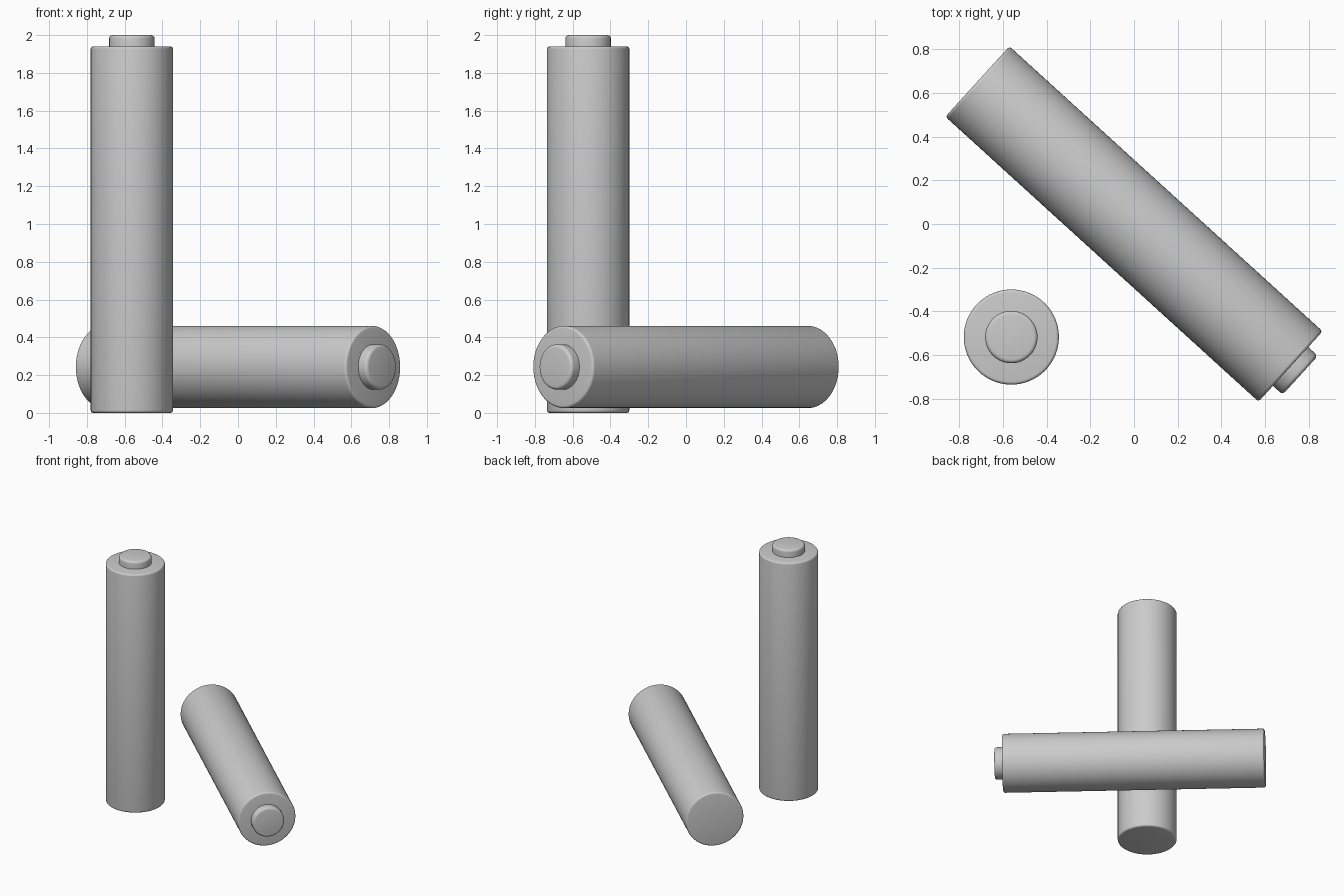
import bpy
import bmesh
import math
from mathutils import Matrix

cube = bpy.data.objects.get("Cube")
if cube:
    bpy.data.objects.remove(cube, do_unlink=True)

RADIUS, LENGTH = 0.218, 1.94
CAP_RADIUS, CAP_HEIGHT = 0.12, 0.06
SEGMENTS = 64

grey = bpy.data.materials.new("light grey")
grey.use_nodes = True
COLOUR = (0.6, 0.6, 0.6, 1)
grey.diffuse_color = COLOUR
grey.node_tree.nodes["Principled BSDF"].inputs["Base Color"].default_value = COLOUR


def rounded_cylinder(name, radius, bottom, top, bevel, rims, placement):
    """Cylinder along local z; the rims at the given heights are rounded."""
    bm = bmesh.new()
    bmesh.ops.create_cone(bm, cap_ends=True, segments=SEGMENTS,
                          radius1=radius, radius2=radius, depth=top - bottom,
                          matrix=Matrix.Translation((0, 0, (top + bottom) / 2)))
    edges = [e for e in bm.edges
             if any(all(abs(v.co.z - z) < 1e-4 for v in e.verts) for z in rims)]
    bmesh.ops.bevel(bm, geom=edges, offset=bevel, segments=4,
                    profile=0.5, affect='EDGES')
    mesh = bpy.data.meshes.new(name)
    bm.to_mesh(mesh)
    bm.free()
    mesh.materials.append(grey)
    obj = bpy.data.objects.new(name, mesh)
    bpy.context.collection.objects.link(obj)
    obj.matrix_world = placement
    bpy.ops.object.select_all(action='DESELECT')
    obj.select_set(True)
    bpy.context.view_layer.objects.active = obj
    bpy.ops.object.shade_smooth_by_angle(angle=math.radians(40))


def battery(prefix, placement):
    # Long casing, rounded at both ends
    rounded_cylinder(prefix + "_casing", RADIUS, 0, LENGTH, 0.014,
                     (0, LENGTH), placement)
    # Raised terminal, set slightly into the casing
    top = LENGTH + CAP_HEIGHT
    rounded_cylinder(prefix + "_terminal", CAP_RADIUS, LENGTH - 0.01, top,
                     0.018, (top,), placement)


# Upright battery
battery("standing_battery", Matrix.Translation((-0.562, -0.518, 0)))

# Battery lying on its side, terminal towards the front left
lying = (Matrix.Translation((0, 0, 0.243))
         @ Matrix.Rotation(math.radians(-42.3), 4, 'Z')
         @ Matrix.Rotation(math.radians(90), 4, 'Y')
         @ Matrix.Translation((0, 0, -LENGTH / 2)))
battery("lying_battery", lying)
